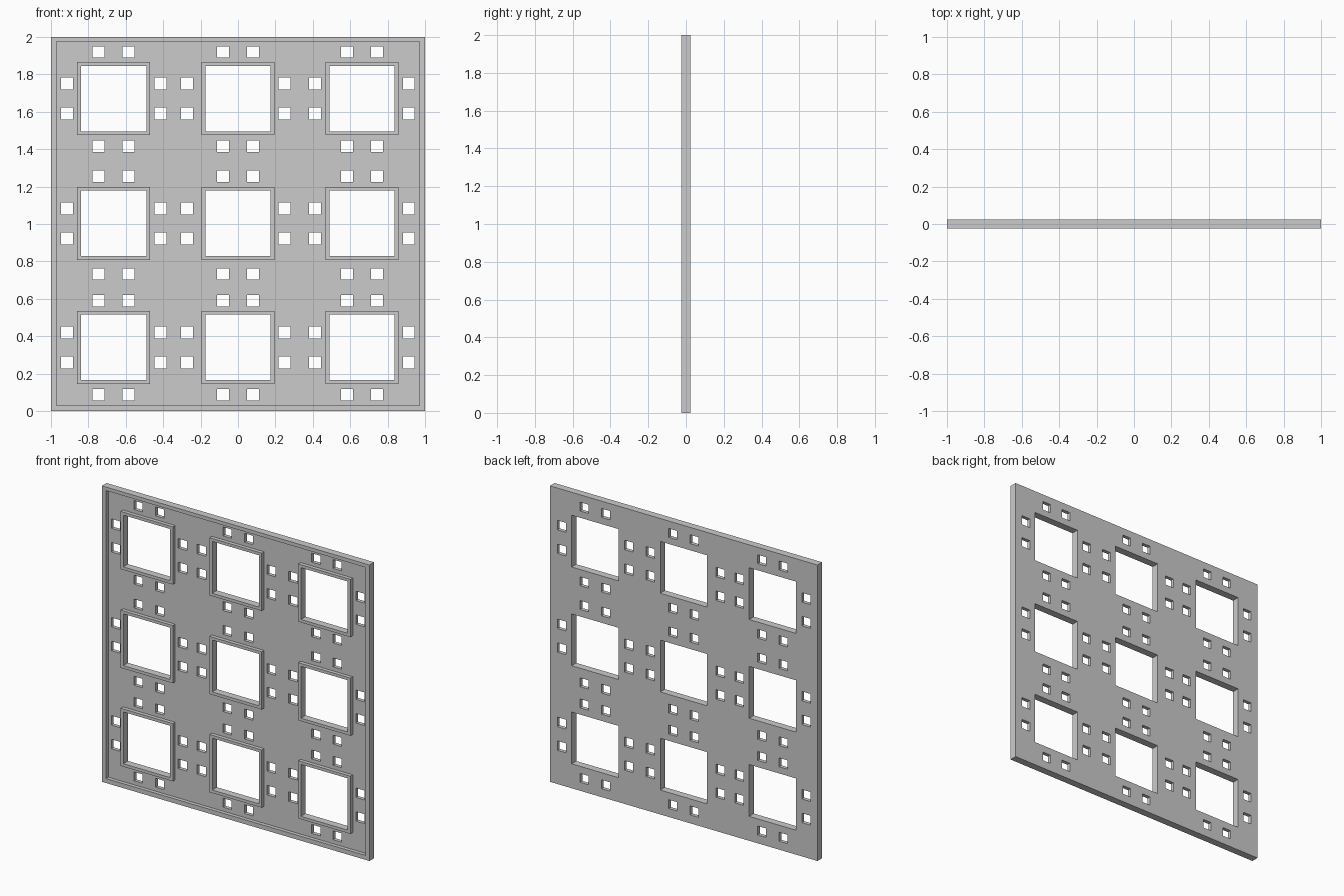
import bpy

if "Cube" in bpy.data.objects:
    bpy.data.objects.remove(bpy.data.objects["Cube"])

FRONT, FACE, BACK = -0.025, 0.0, 0.025   # rim front, recessed face, flat back


def boxes(name, rects, y0, y1):
    """One object made of boxes; each rect is (x0, x1, z0, z1)."""
    verts, faces = [], []
    for x0, x1, z0, z1 in rects:
        n = len(verts)
        verts += [(x, y, z) for y in (y0, y1)
                  for x, z in ((x0, z0), (x1, z0), (x1, z1), (x0, z1))]
        faces += [[n + i for i in f] for f in (
            (0, 1, 2, 3), (7, 6, 5, 4), (0, 4, 5, 1),
            (1, 5, 6, 2), (2, 6, 7, 3), (3, 7, 4, 0))]
    mesh = bpy.data.meshes.new(name)
    mesh.from_pydata(verts, [], faces)
    ob = bpy.data.objects.new(name, mesh)
    bpy.context.collection.objects.link(ob)
    return ob


def cut(target, cutter):
    """Subtract cutter from target and discard the cutter."""
    mod = target.modifiers.new("cut", 'BOOLEAN')
    mod.operation, mod.solver, mod.object = 'DIFFERENCE', 'EXACT', cutter
    bpy.context.view_layer.objects.active = target
    bpy.ops.object.modifier_apply(modifier=mod.name)
    bpy.data.objects.remove(cutter)


def square(x, z, r, rz=None):
    rz = rz or r
    return (x - r, x + r, z - rz, z + rz)


# Window columns (centre, left peg hole, right peg hole) and rows (centre, lower, upper)
columns = [(-0.665, -0.915, -0.415), (0, -0.273, 0.249), (0.663, 0.411, 0.913)]
rows = [(0.34, 0.087, 0.59), (1.003, 0.733, 1.255), (1.67, 1.416, 1.92)]
centres = [(c[0], r[0]) for c in columns for r in rows]

# Panel slab
panel = boxes("window_panel", [(-1, 1, 0, 2)], FRONT, BACK)

# Front recess, leaving the border and a raised rim round each window
recess = boxes("recess_cutter", [(-0.97, 0.97, 0.03, 1.976)], FRONT - 0.05, FACE)
rims = boxes("rim_blocks", [square(x, z, 0.195) for x, z in centres],
             FRONT - 0.1, FACE + 0.05)
cut(recess, rims)
cut(panel, recess)

# Window openings and the pairs of small holes on their four sides
openings = [square(x, z, 0.175) for x, z in centres]
for cx, left, right in columns:
    for cz, low, high in rows:
        for d in (-0.08, 0.08):
            openings += [square(x, cz + d, 0.032) for x in (left, right)]
            openings += [square(cx + d, z, 0.032, 0.03) for z in (low, high)]
cut(panel, boxes("opening_cutter", openings, FRONT - 0.1, BACK + 0.1))
